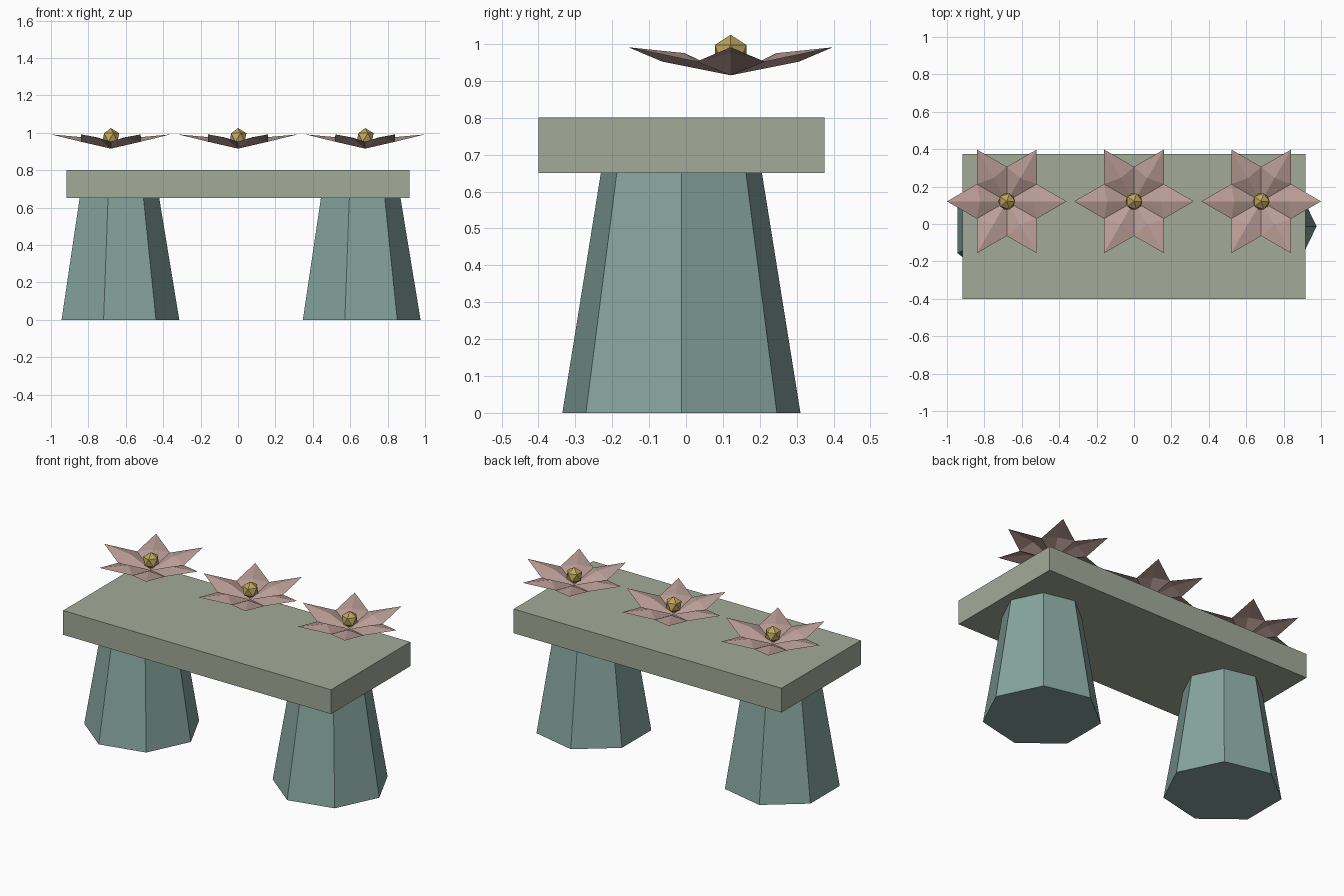
import bpy, bmesh, math

if "Cube" in bpy.data.objects:
    bpy.data.objects.remove(bpy.data.objects["Cube"])


def material(name, r, g, b):
    """Material from an sRGB 0-255 colour."""
    m = bpy.data.materials.new(name)
    m.diffuse_color = [((c / 255 + 0.055) / 1.055) ** 2.4 for c in (r, g, b)] + [1]
    m.use_nodes = True
    m.node_tree.nodes["Principled BSDF"].inputs["Base Color"].default_value = m.diffuse_color
    return m


SAGE = material("sage_stone", 162, 170, 152)
TEAL = material("teal_stone", 134, 164, 157)
PINK = material("dusty_pink", 186, 157, 150)
GOLD = material("gold", 190, 165, 92)


def finish(name, bm, mat, loc):
    mesh = bpy.data.meshes.new(name)
    bm.to_mesh(mesh)
    bm.free()
    mesh.materials.append(mat)
    ob = bpy.data.objects.new(name, mesh)
    ob.location = loc
    bpy.context.collection.objects.link(ob)
    return ob


MID_Y = -0.0125

# Table slab
bm = bmesh.new()
bmesh.ops.create_cube(bm, size=1)
bmesh.ops.scale(bm, vec=(1.834, 0.775, 0.15), verts=bm.verts)
finish("table_slab", bm, SAGE, (0, MID_Y, 0.725))


# Tapered seven-sided legs, one corner pointing to +x
def leg(name, x):
    bm = bmesh.new()
    rings = [[bm.verts.new((r * math.cos(a), r * math.sin(a), z))
              for a in (math.tau * i / 7 for i in range(7))]
             for r, z in ((0.331, 0), (0.224, 0.65))]
    bm.faces.new(rings[0][::-1])
    bm.faces.new(rings[1])
    for i in range(7):
        j = (i + 1) % 7
        bm.faces.new((rings[0][i], rings[0][j], rings[1][j], rings[1][i]))
    finish(name, bm, TEAL, (x, MID_Y, 0))


leg("left_leg", -0.645)
leg("right_leg", 0.645)


# Floating six-petal flowers: each petal has a raised ridge point
def flower(name, x):
    bm = bmesh.new()

    def ring(r, z, offset):
        return [bm.verts.new((r * math.cos(a), r * math.sin(a), z))
                for a in (math.radians(60 * i + offset) for i in range(6))]

    base = bm.verts.new((0, 0, 0))
    ridge = ring(0.143, 0.06, 0)
    tip = ring(0.32, 0.076, 0)
    valley = ring(0.185, 0.037, 30)
    for i in range(6):
        left, right = valley[i], valley[i - 1]
        bm.faces.new((base, ridge[i], left))
        bm.faces.new((base, right, ridge[i]))
        bm.faces.new((ridge[i], tip[i], left))
        bm.faces.new((ridge[i], right, tip[i]))
    finish(name + "_petals", bm, PINK, (x, 0.121, 0.915))

    # Faceted flower centre
    bm = bmesh.new()
    bmesh.ops.create_icosphere(bm, subdivisions=1, radius=0.05)
    finish(name + "_centre", bm, GOLD, (x, 0.121, 0.975))


for name, x in (("left_flower", -0.68), ("middle_flower", 0), ("right_flower", 0.68)):
    flower(name, x)
